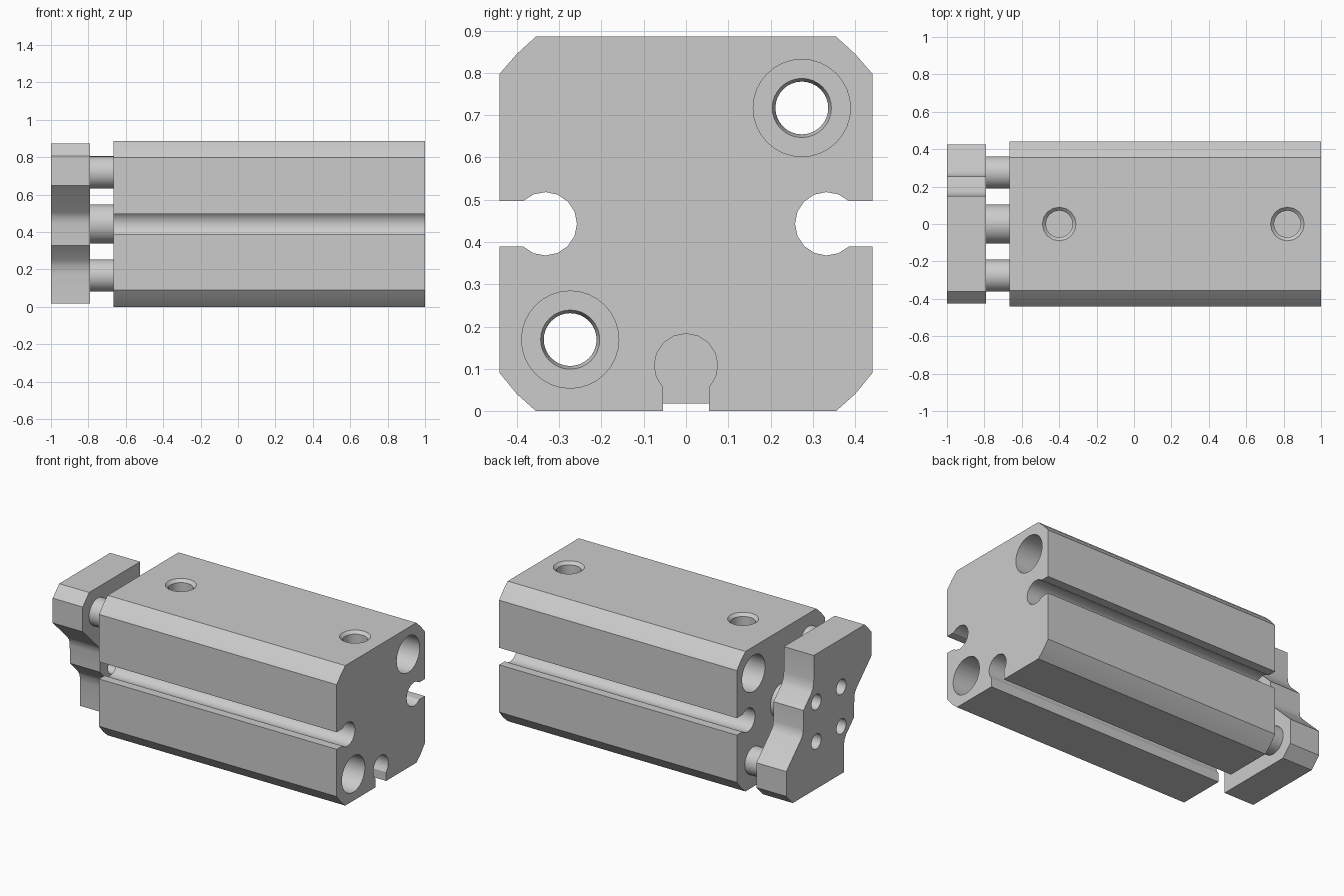
import bpy, bmesh, math
from mathutils import Matrix

if "Cube" in bpy.data.objects:
    bpy.data.objects.remove(bpy.data.objects["Cube"])

MID = 0.443  # height of the central axis


def finish(name, bm, angle=30):
    bmesh.ops.recalc_face_normals(bm, faces=bm.faces)
    me = bpy.data.meshes.new(name)
    bm.to_mesh(me)
    bm.free()
    ob = bpy.data.objects.new(name, me)
    bpy.context.collection.objects.link(ob)
    smooth(ob, angle)
    return ob


def smooth(ob, angle=30):
    bpy.ops.object.select_all(action='DESELECT')
    ob.select_set(True)
    bpy.context.view_layer.objects.active = ob
    bpy.ops.object.shade_smooth_by_angle(angle=math.radians(angle))


def extrude_x(name, outline, x0, x1):
    """Extrude a (y, z) outline along x."""
    bm = bmesh.new()
    a = [bm.verts.new((x0, y, z)) for y, z in outline]
    b = [bm.verts.new((x1, y, z)) for y, z in outline]
    bm.faces.new(a)
    bm.faces.new(b[::-1])
    n = len(a)
    for i in range(n):
        j = (i + 1) % n
        bm.faces.new((a[i], a[j], b[j], b[i]))
    return finish(name, bm)


def turned(name, profile, matrix, sides=32):
    """Closed solid turned about local x from (position, radius) pairs."""
    bm = bmesh.new()
    rings = []
    for p, r in profile:
        rings.append([bm.verts.new((p, r * math.cos(2 * math.pi * i / sides),
                                    r * math.sin(2 * math.pi * i / sides))) for i in range(sides)])
    bm.faces.new(rings[0])
    bm.faces.new(rings[-1][::-1])
    for a, b in zip(rings, rings[1:]):
        for i in range(sides):
            j = (i + 1) % sides
            bm.faces.new((a[i], a[j], b[j], b[i]))
    bmesh.ops.transform(bm, matrix=matrix, verts=bm.verts)
    return finish(name, bm)


def cut(ob, cutters):
    for c in cutters:
        c.hide_render = True
        m = ob.modifiers.new("cut", 'BOOLEAN')
        m.operation, m.solver, m.object = 'DIFFERENCE', 'EXACT', c
        bpy.context.view_layer.objects.active = ob
        bpy.ops.object.modifier_move_to_index(modifier=m.name, index=0)
        bpy.ops.object.modifier_apply(modifier=m.name)
        bpy.data.objects.remove(c)
    smooth(ob)


def slot(depth):
    """Keyhole slot as (across, depth below the face), entering and leaving."""
    half, r, centre = 0.054, 0.075, 0.108
    a0 = math.asin(half / r)
    arc = []
    for i in range(13):
        t = a0 + (2 * math.pi - 2 * a0) * i / 12
        arc.append((-r * math.sin(t), centre - r * math.cos(t)))
    return [(-half, 0)] + arc + [(half, 0)]


# Body profile: chamfered square with a keyhole slot on three sides
keyhole = slot(0.18)
bottom = [(u, d) for u, d in keyhole]
right = [(0.441 - d, MID + u) for u, d in keyhole]
left = [(-0.441 + d, MID - u) for u, d in keyhole]
outline = (bottom + [(0.355, 0), (0.4, 0.04), (0.441, 0.09)] + right
           + [(0.441, 0.798), (0.4, 0.845), (0.355, 0.886),
              (-0.355, 0.886), (-0.4, 0.845), (-0.441, 0.798)]
           + left + [(-0.441, 0.09), (-0.4, 0.04), (-0.355, 0)])
body = extrude_x("body", outline, -0.665, 1)

# Counterbored mounting holes and top ports
hole = [(-0.72, 0.115), (-0.36, 0.115), (-0.36, 0.07), (-0.34, 0.0625),
        (0.68, 0.0625), (0.7, 0.07), (0.7, 0.115), (1.05, 0.115)]
cutters = [turned("hole_cutter", hole, Matrix.Translation((0, s * 0.274, MID + s * 0.274)))
           for s in (-1, 1)]
port = [(0.68, 0.072), (0.868, 0.072), (0.886, 0.09), (0.92, 0.09)]
for x in (-0.4, 0.82):
    up = Matrix.Translation((x, 0, 0)) @ Matrix.Rotation(-math.pi / 2, 4, 'Y')
    cutters.append(turned("port_cutter", port, up, 16))
cut(body, cutters)

# End plate: half outline turned 180 degrees about the axis
half = [(0.15, 0.427), (0.15, 0.27), (0.157, 0.225), (0.175, 0.195), (0.253, 0.118),
        (0.255, 0.0), (0.261, -0.035), (0.28, -0.06), (0.425, -0.203), (0.425, -0.36), (0.36, -0.427)]
plate_outline = [(s * y, MID + 0.002 + s * z) for s in (1, -1) for y, z in half]
plate = extrude_x("end_plate", plate_outline, -1, -0.79)
cut(plate, [turned("plate_hole_cutter", [(-1.05, 0.048), (-0.75, 0.048)],
                   Matrix.Translation((0, y, MID + z)), 24)
            for y in (-0.125, 0.125) for z in (-0.125, 0.125)])

# Piston rod and the two guide rods joining plate and body
turned("piston_rod", [(-0.79, 0.105), (-0.665, 0.105)], Matrix.Translation((0, 0, MID)))
for s, name in ((1, "guide_rod_lower"), (-1, "guide_rod_upper")):
    turned(name, [(-0.79, 0.086), (-0.665, 0.086)],
           Matrix.Translation((0, s * 0.276, MID - s * 0.276)))
